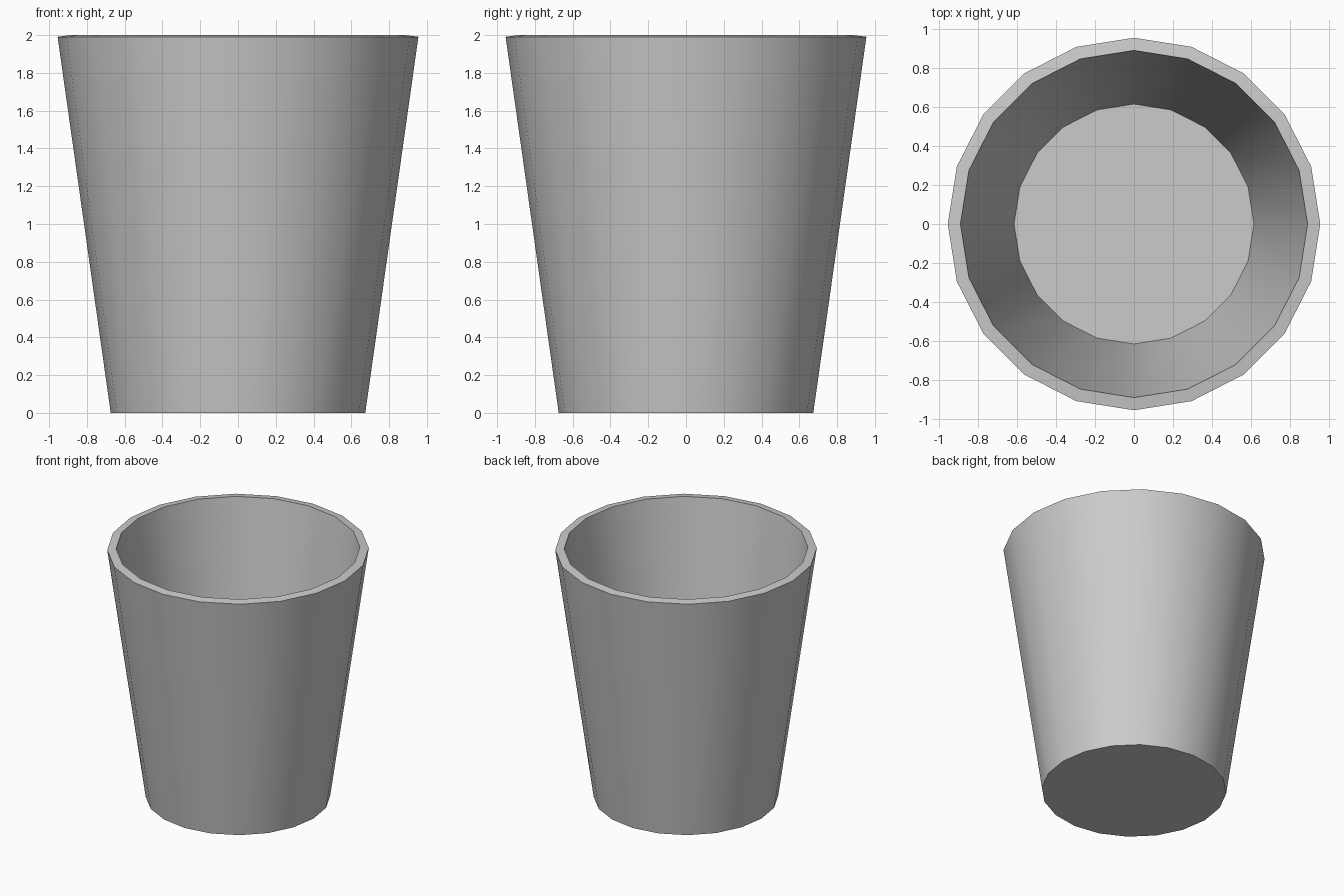
import bpy, bmesh
from math import cos, sin, pi, radians

if "Cube" in bpy.data.objects:
    bpy.data.objects.remove(bpy.data.objects["Cube"])

SIDES = 20
# (radius, height) rings: outer base, outer rim, inner rim, inner floor
PROFILE = [(0.674, 0.0), (0.955, 1.991), (0.89, 2.0), (0.615, 0.06)]

bm = bmesh.new()
rings = [[bm.verts.new((r * cos(2 * pi * i / SIDES), r * sin(2 * pi * i / SIDES), z))
          for i in range(SIDES)] for r, z in PROFILE]

# Outer wall, rim and inner wall
for a, b in zip(rings, rings[1:]):
    for i in range(SIDES):
        j = (i + 1) % SIDES
        bm.faces.new((a[i], a[j], b[j], b[i]))

# Underside and inner floor
bm.faces.new(list(reversed(rings[0])))
bm.faces.new(rings[-1])
bmesh.ops.recalc_face_normals(bm, faces=bm.faces)

mesh = bpy.data.meshes.new("cup")
bm.to_mesh(mesh)
bm.free()
cup = bpy.data.objects.new("cup", mesh)
bpy.context.collection.objects.link(cup)

# Smooth walls, crisp rim and base
bpy.context.view_layer.objects.active = cup
cup.select_set(True)
bpy.ops.object.shade_smooth_by_angle(angle=radians(30))
